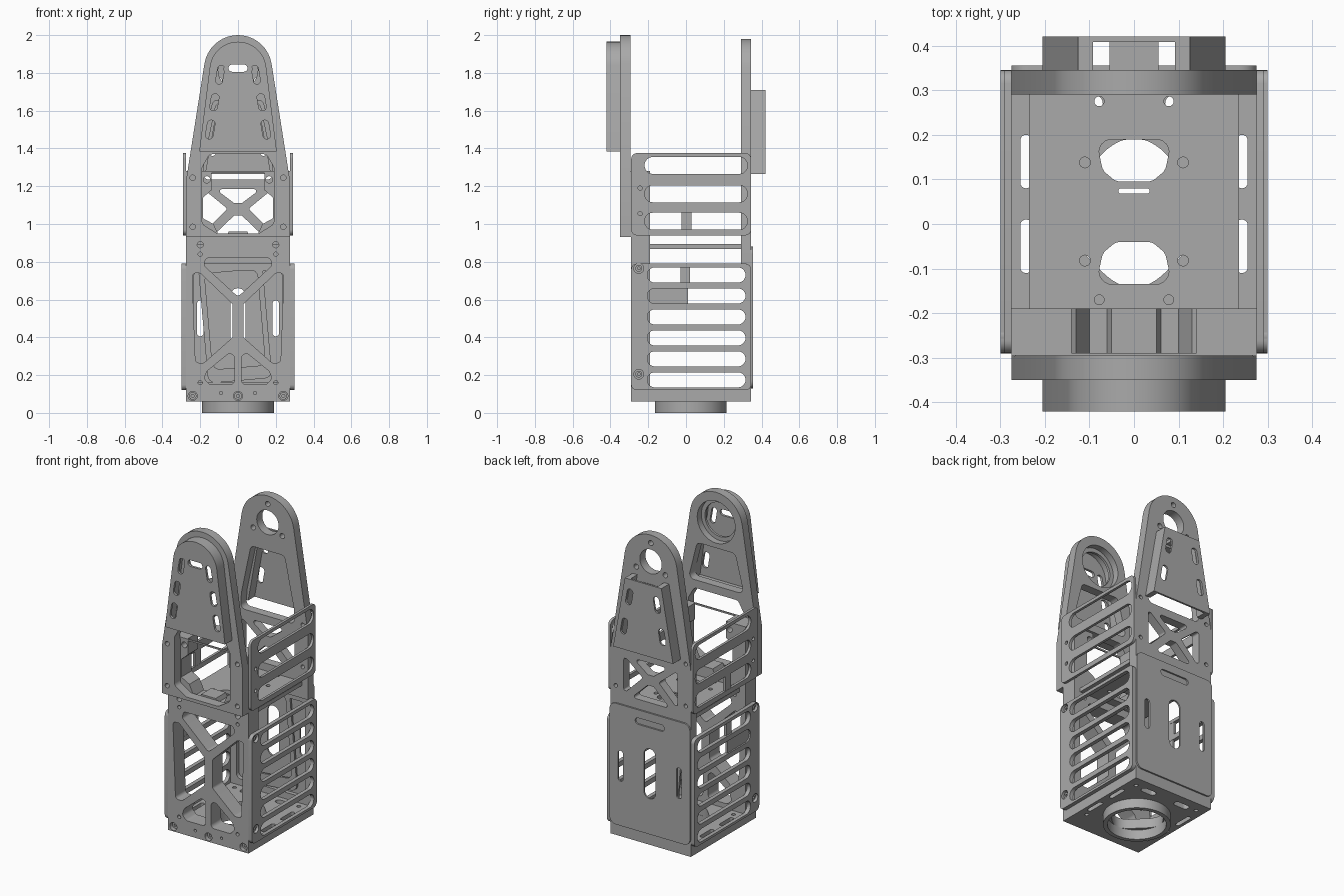
import bpy, math
from mathutils import Matrix, Vector

cube = bpy.data.objects.get("Cube")
if cube:
    bpy.data.objects.remove(cube)

grey = bpy.data.materials.new("machined_grey")
grey.use_nodes = True
grey.diffuse_color = (0.4, 0.4, 0.4, 1)
grey.node_tree.nodes["Principled BSDF"].inputs["Base Color"].default_value = (0.4, 0.4, 0.4, 1)

# Local profile axes to world axes, by extrusion direction
FRAMES = {
    "x": Matrix(((0, 0, 1), (1, 0, 0), (0, 1, 0))),
    "y": Matrix(((1, 0, 0), (0, 0, -1), (0, 1, 0))),
    "z": Matrix.Identity(3),
}


def rounded(points, r, steps=6):
    """Polygon with circular fillets of radius r."""
    out, n = [], len(points)
    pts = [Vector(p) for p in points]
    for i, b in enumerate(pts):
        u, v = pts[i - 1] - b, pts[(i + 1) % n] - b
        half = u.angle(v) / 2
        cut = min(r / math.tan(half), 0.495 * u.length, 0.495 * v.length)
        a, c, w = b + u.normalized() * cut, b + v.normalized() * cut, math.sin(half)
        for k in range(steps + 1):
            t = k / steps
            e, f, g = (1 - t) ** 2, 2 * w * t * (1 - t), t * t
            out.append((a * e + b * f + c * g) / (e + f + g))
    return out


def box(u0, u1, v0, v1, r=0.0):
    pts = [(u0, v0), (u1, v0), (u1, v1), (u0, v1)]
    return rounded(pts, r) if r else pts


def pill(u, v, w, h, tilt=0.0):
    rot = Matrix.Rotation(tilt, 2)
    pts = box(-w / 2, w / 2, -h / 2, h / 2, min(w, h) / 2)
    return [rot @ Vector(p) + Vector((u, v)) for p in pts]


def circle(u, v, r, n=40):
    return [(u + r * math.cos(math.tau * i / n), v + r * math.sin(math.tau * i / n)) for i in range(n)]


def mirror(points):
    return [(-p[0], p[1]) for p in points]


def both(*shapes):
    return [s for p in shapes for s in (p, mirror(p))]


def symmetric(half):
    """Close a right-hand half profile, listed bottom to top."""
    return list(half) + mirror(half)[::-1]


def plate(name, axis, d0, d1, outline, holes=()):
    """Flat part with through holes, between depths d0 and d1."""
    cu = bpy.data.curves.new(name, "CURVE")
    cu.dimensions, cu.fill_mode, cu.extrude = "2D", "BOTH", abs(d1 - d0) / 2
    for loop in [outline, *holes]:
        sp = cu.splines.new("POLY")
        sp.points.add(len(loop) - 1)
        for q, p in zip(sp.points, loop):
            q.co = (p[0], p[1], 0, 1)
        sp.use_cyclic_u = True
    tmp = bpy.data.objects.new(name + "_profile", cu)
    bpy.context.collection.objects.link(tmp)
    dg = bpy.context.evaluated_depsgraph_get()
    me = bpy.data.meshes.new_from_object(tmp.evaluated_get(dg))
    bpy.data.objects.remove(tmp)
    shift = Vector([(d0 + d1) / 2 if a == axis else 0 for a in "xyz"])
    me.transform(Matrix.Translation(shift) @ FRAMES[axis].to_4x4())
    for f in me.polygons:
        f.use_smooth = True
    me.set_sharp_from_angle(angle=math.radians(30))
    me.name = name
    me.materials.clear()
    me.materials.append(grey)
    ob = bpy.data.objects.new(name, me)
    bpy.context.collection.objects.link(ob)
    return ob


def arch(base, cz, r):
    """Tapered outline with a round top."""
    arc = [(r * math.cos(a), cz + r * math.sin(a)) for a in [math.radians(9 + 9 * i) for i in range(10)]]
    return symmetric(base + arc[:-1] + [(0.001, cz + r)])


# Base: mounting ring and slotted floor
RING_Y = 0.025
plate("mounting_ring", "z", 0, 0.06, circle(0, RING_Y, 0.19, 64), [circle(0, RING_Y, 0.165, 64)])
lobes = [((0.155 + 0.012 * math.cos(4 * a)) * math.sin(a), RING_Y + (0.155 + 0.012 * math.cos(4 * a)) * math.cos(a))
         for a in [math.tau * i / 64 for i in range(64)]]
plate("floor", "z", 0.06, 0.12, box(-0.275, 0.275, -0.19, 0.345),
      [lobes] + both(pill(0.242, 0.14, 0.026, 0.12), pill(0.242, -0.05, 0.026, 0.12),
                     circle(0.22, 0.28, 0.012), circle(0.22, -0.15, 0.012), pill(0.12, 0.27, 0.1, 0.04)))

# Front frame with crossed struts and a U-shaped upper cradle
cradle = [(0.275, 0.06), (0.275, 1.28), (0.14, 1.28), (0.14, 1.18), (0.185, 1.14), (0.185, 1.03),
          (0.13, 1.0), (0.1, 0.935), (0.06, 0.935), (0.05, 0.96)]
side_gap = rounded([(0.243, 0.74), (0.2, 0.74), (0.028, 0.575), (0.028, 0.4), (0.18, 0.265), (0.225, 0.265)], 0.02)
foot_gap = rounded([(0.018, 0.34), (0.018, 0.15), (0.15, 0.15), (0.18, 0.18), (0.165, 0.22)], 0.025)
top_gap = rounded([(-0.17, 0.82), (0.17, 0.82), (0.18, 0.78), (0, 0.615), (-0.18, 0.78)], 0.02)
plate("front_frame", "y", -0.29, -0.19, symmetric(cradle),
      [top_gap, circle(0, 0.09, 0.024)] +
      both(side_gap, foot_gap, circle(0.24, 0.09, 0.024), circle(0.2, 0.89, 0.016),
           circle(0.2, 0.84, 0.011), circle(0.2, 0.16, 0.011), circle(0.165, 1.235, 0.018),
           circle(0.09, 0.105, 0.008)))

# Back frame, back cover and the tilted bracket behind it
plate("back_frame", "y", 0.32, 0.345, box(-0.275, 0.275, 0.12, 0.79),
      [box(-0.235, 0.235, 0.16, 0.75, 0.03)])
plate("back_cover", "y", 0.345, 0.355, box(-0.275, 0.275, 0.13, 0.88, 0.04),
      [pill(0, 0.505, 0.08, 0.31), pill(0, 0.81, 0.2, 0.04)] + both(pill(0.2, 0.5, 0.035, 0.19)))
plate("back_sill", "y", 0.32, 0.345, box(-0.275, 0.275, 0.06, 0.12))
tilt = Matrix.Rotation(math.radians(5), 2)
tilted = [[tilt @ Vector(p) + Vector((-0.015, 0.48)) for p in b]
          for b in (box(-0.17, 0.17, -0.31, 0.31, 0.04), box(-0.14, 0.14, -0.24, 0.27, 0.04))]
plate("tilted_bracket", "y", 0.32, 0.333, tilted[0], tilted[1:])

# Shelf between the lower and upper bays
window_back = rounded([(-0.085, 0.19), (0.085, 0.19), (0.07, 0.12), (0.04, 0.095), (-0.04, 0.095), (-0.07, 0.12)], 0.03)
window_front = [(p[0], 0.055 - p[1]) for p in window_back]
plate("shelf", "z", 0.868, 0.893, box(-0.235, 0.235, -0.19, 0.32),
      [window_back, window_front, pill(0, 0.074, 0.07, 0.012)] +
      both(circle(0.11, 0.138, 0.012), circle(0.11, -0.082, 0.012), circle(0.078, 0.275, 0.011),
           circle(0.078, -0.17, 0.011)))

# Front arm with a bearing seat, and its hollow cover
lower_opening = rounded(symmetric([(0.11, 0.95), (0.19, 1.0), (0.19, 1.3), (0.15, 1.37)]), 0.03)
upper_window = rounded(symmetric([(0.19, 1.42), (0.13, 1.655)]), 0.03)
plate("front_arm", "y", -0.35, -0.295, arch([(0.275, 0.93), (0.275, 1.23)], 1.82, 0.18),
      [lower_opening, upper_window, circle(0, 1.815, 0.13)] +
      both(circle(0.24, 1.245, 0.014), circle(0.24, 0.985, 0.014)))
plate("bearing_seat", "y", -0.35, -0.335, circle(0, 1.815, 0.132), [circle(0, 1.815, 0.105)])
plate("arm_spacer", "y", -0.296, -0.289, box(-0.275, 0.275, 0.93, 1.28), [box(-0.19, 0.19, 0.95, 1.27)])
front_cover = arch([(0.205, 1.385)], 1.815, 0.15)
plate("front_cover_face", "y", -0.42, -0.405, front_cover,
      [pill(0, 1.825, 0.1, 0.038)] +
      both(pill(0.095, 1.79, 0.036, 0.1, 0.17), pill(0.125, 1.645, 0.04, 0.09, 0.17),
           pill(0.147, 1.5, 0.04, 0.1, 0.17)))
plate("front_cover_rim", "y", -0.405, -0.35, front_cover, [arch([(0.187, 1.4)], 1.815, 0.132)])

# Back arm with a pivot hole, strutted lower part, and its open cover
pivot = [circle(0.115 * math.sin(a), 1.815 + 0.115 * math.cos(a), 0.016, 20)
         for a in [math.tau * i / 3 for i in range(3)]]
struts = [rounded(p, 0.012) for p in (
    [(-0.12, 1.185), (0.12, 1.185), (0.02, 1.11), (-0.02, 1.11)],
    [(-0.13, 0.94), (0.13, 0.94), (0.02, 1.045), (-0.02, 1.045)])]
strut_side = rounded([(0.185, 1.17), (0.165, 1.17), (0.055, 1.08), (0.165, 0.97), (0.185, 0.97)], 0.012)
back_window = rounded(symmetric([(0.185, 1.235), (0.18, 1.33), (0.115, 1.64)]), 0.03)
plate("back_arm", "y", 0.29, 0.345, arch([(0.275, 0.79), (0.275, 1.21)], 1.8, 0.18),
      [circle(0, 1.815, 0.075), back_window] + struts + pivot +
      both(strut_side, circle(0.24, 1.245, 0.012), circle(0.24, 0.985, 0.012)))
plate("back_cover_face", "y", 0.408, 0.42, symmetric([(0.205, 1.265), (0.125, 1.71)]),
      both(pill(0.095, 1.6, 0.04, 0.1, 0.17), pill(0.13, 1.41, 0.04, 0.1, 0.17)))
plate("back_cover_bridge", "y", 0.345, 0.408, box(-0.055, 0.055, 1.655, 1.675))
wall = [(0.205, 1.265), (0.125, 1.71), (0.092, 1.71), (0.172, 1.265)]
for name, pts in (("left", wall), ("right", mirror(wall))):
    plate("back_cover_wall_" + name, "y", 0.345, 0.408, pts)

# Slotted side plates with screws, on both sides
for s, name in ((1, "left"), (-1, "right")):
    plate("upper_side_plate_" + name, "x", s * 0.275, s * 0.291, box(-0.29, 0.345, 0.94, 1.375, 0.03),
          [pill(0.053, z, 0.545, 0.09) for z in (1.015, 1.16, 1.31)] +
          [circle(-0.243, z, 0.011) for z in (1.055, 1.19)])
    plate("lower_side_plate_" + name, "x", s * 0.275, s * 0.299, box(-0.29, 0.345, 0.12, 0.79, 0.03),
          [pill(0.055, 0.175 + 0.111 * i, 0.52, 0.08) for i in range(6)] +
          [circle(-0.25, z, 0.026) for z in (0.205, 0.765)])
    for i, z in enumerate((0.205, 0.765)):
        plate(f"side_screw_{name}_{i}", "x", s * 0.27, s * 0.288, circle(-0.25, z, 0.018, 24),
              [circle(-0.25, z, 0.008, 6)])

# Slot webs found on the right side only
for i, (y0, y1, z0, z1) in enumerate(((-0.025, 0.03, 0.96, 1.07), (-0.03, 0.02, 0.68, 0.78), (-0.21, 0.01, 0.57, 0.67))):
    plate(f"slot_web_{i}", "x", -0.29, -0.276, box(y0, y1, z0, z1))

# Screws along the front foot
for i, x in enumerate((-0.24, 0, 0.24)):
    plate(f"foot_screw_{i}", "y", -0.27, -0.2, circle(x, 0.09, 0.02, 24), [circle(x, 0.09, 0.009, 6)])
